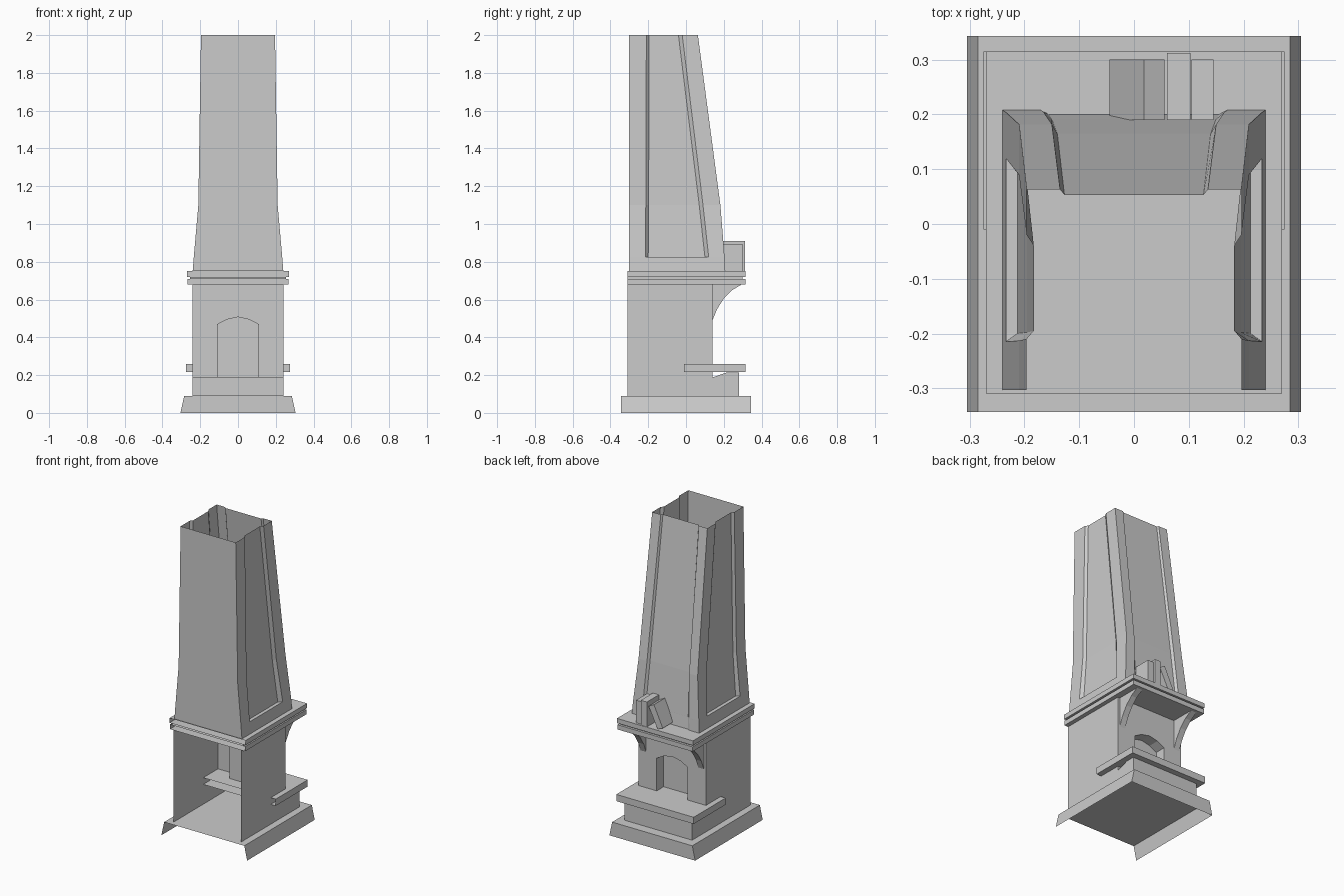
import bpy

cube = bpy.data.objects.get("Cube")
if cube:
    bpy.data.objects.remove(cube, do_unlink=True)

stone = bpy.data.materials.new("grey_stone")
stone.use_nodes = True
stone.diffuse_color = (0.6, 0.6, 0.6, 1)
stone.node_tree.nodes["Principled BSDF"].inputs["Base Color"].default_value = (0.6, 0.6, 0.6, 1)


def make(name, verts, faces):
    mesh = bpy.data.meshes.new(name)
    mesh.from_pydata(verts, [], faces)
    mesh.materials.append(stone)
    mesh.update()
    obj = bpy.data.objects.new(name, mesh)
    bpy.context.collection.objects.link(obj)
    return obj


def box(name, x0, x1, y0, y1, z0, z1, open_back=False):
    verts = [(x, y, z) for z in (z0, z1) for x, y in ((x0, y0), (x1, y0), (x1, y1), (x0, y1))]
    faces = [(3, 2, 1, 0), (4, 5, 6, 7), (1, 2, 6, 5), (2, 3, 7, 6), (3, 0, 4, 7)]
    if not open_back:
        faces.append((0, 1, 5, 4))
    return make(name, verts, faces)


def extrude_x(name, profile, x0, x1):
    """Solid with a (y, z) profile swept along x."""
    n = len(profile)
    verts = [(x, y, z) for x in (x0, x1) for y, z in profile]
    faces = [tuple(reversed(range(n))), tuple(range(n, 2 * n))]
    faces += [(i, (i + 1) % n, n + (i + 1) % n, n + i) for i in range(n)]
    return make(name, verts, faces)


# Flared base: floor plate with a skirt on three sides, open at the back
make("base_plinth",
     [(x * s, y, z) for x, z in ((0.285, 0.09), (0.305, 0)) for s in (-1, 1) for y in (-0.343, 0.343)],
     [(0, 2, 3, 1), (0, 1, 5, 4), (2, 6, 7, 3), (1, 3, 7, 5)])

# Side walls of the firebox
for side, name in ((-1, "right_wall"), (1, "left_wall")):
    x = 0.24 * side
    make(name, [(x, -0.31, 0.09), (x, 0.14, 0.09), (x, 0.14, 0.68), (x, -0.31, 0.68)],
         [(0, 1, 2, 3)[::side]])

# Front wall with an arched opening and a shallow niche behind it
arch = [(-0.11, 0.188), (-0.11, 0.47), (-0.06, 0.497), (0, 0.51),
        (0.06, 0.497), (0.11, 0.47), (0.11, 0.188)]
outline = [(0.24, 0.188), (0.24, 0.68), (-0.24, 0.68), (-0.24, 0.188)] + arch
make("front_wall", [(x, 0.14, z) for x, z in outline], [tuple(range(len(outline)))])
n = len(arch)
make("firebox_niche", [(x, y, z) for y in (0.14, 0.07) for x, z in arch],
     [(i, i + 1, n + i + 1, n + i) for i in range(n - 1)] + [tuple(reversed(range(n, 2 * n)))])

# Hearth support with a sloped top, hollow behind
profile = [(0.14, 0.09), (0.28, 0.09), (0.28, 0.215), (0.22, 0.215), (0.14, 0.188)]
m = len(profile)
make("hearth_support", [(x, y, z) for x in (-0.24, 0.24) for y, z in profile],
     [tuple(reversed(range(m))), tuple(range(m, 2 * m))]
     + [(i, i + 1, m + i + 1, m + i) for i in range(1, m - 1)])
box("hearth_slab", -0.275, 0.275, -0.01, 0.315, 0.217, 0.26, open_back=True)

# Curved brackets below the mantel
curve = [(0.14, 0.68), (0.14, 0.49), (0.165, 0.55), (0.2, 0.605), (0.245, 0.65), (0.295, 0.68)]
for side, name in ((-1, "right_bracket"), (1, "left_bracket")):
    extrude_x(name, curve, *sorted((0.185 * side, 0.225 * side)))

# Mantel in two layers with a narrow recess between
box("mantel_lower", -0.267, 0.267, -0.31, 0.315, 0.68, 0.71, open_back=True)
box("mantel_recess", -0.255, 0.255, -0.31, 0.3, 0.71, 0.72, open_back=True)
box("mantel_upper", -0.27, 0.27, -0.31, 0.315, 0.72, 0.75, open_back=True)


# Tapered chimney hood with sunken panels on the front and sides, open on top
def hood_ring(z, a, b, y_panel, y_front, x_side, x_panel, p1, p0):
    half = [(a, y_panel), (b, y_front), (x_side, y_front), (x_side, p1),
            (x_panel, p1 - 0.02), (x_panel, p0 + 0.015), (x_side, p0), (x_side, -0.303)]
    loop = half + [(-x, y) for x, y in reversed(half)]
    return [(x, y, z) for x, y in loop]


rings = [
    hood_ring(0.75, 0.155, 0.17, 0.2, 0.208, 0.24, 0.24, 0.12, -0.215),
    hood_ring(0.825, 0.15, 0.165, 0.192, 0.204, 0.234, 0.234, 0.12, -0.215),
    hood_ring(0.826, 0.15, 0.165, 0.192, 0.204, 0.234, 0.213, 0.12, -0.215),
    hood_ring(1.1, 0.14, 0.15, 0.165, 0.182, 0.21, 0.195, 0.09, -0.213),
    hood_ring(2.0, 0.127, 0.135, 0.053, 0.063, 0.196, 0.183, -0.02, -0.21),
]
k = len(rings[0])
faces = []
for r in range(len(rings) - 1):
    for i in range(k):
        j = (i + 1) % k
        faces.append((r * k + j, r * k + i, (r + 1) * k + i, (r + 1) * k + j))
make("chimney_hood", [v for ring in rings for v in ring], faces)

# Books on the mantel: two upright, one leaning
box("tall_book", 0.06, 0.103, 0.19, 0.312, 0.75, 0.91)
box("short_book", 0.105, 0.145, 0.19, 0.3, 0.75, 0.895)
lean = [(-0.045, 0.765), (-0.008, 0.75), (0.056, 0.88), (0.018, 0.9)]
make("leaning_book", [(x, y, z) for y in (0.19, 0.3) for x, z in lean],
     [(0, 1, 2, 3), (7, 6, 5, 4)] + [(i, 4 + i, 4 + (i + 1) % 4, (i + 1) % 4) for i in range(4)])
